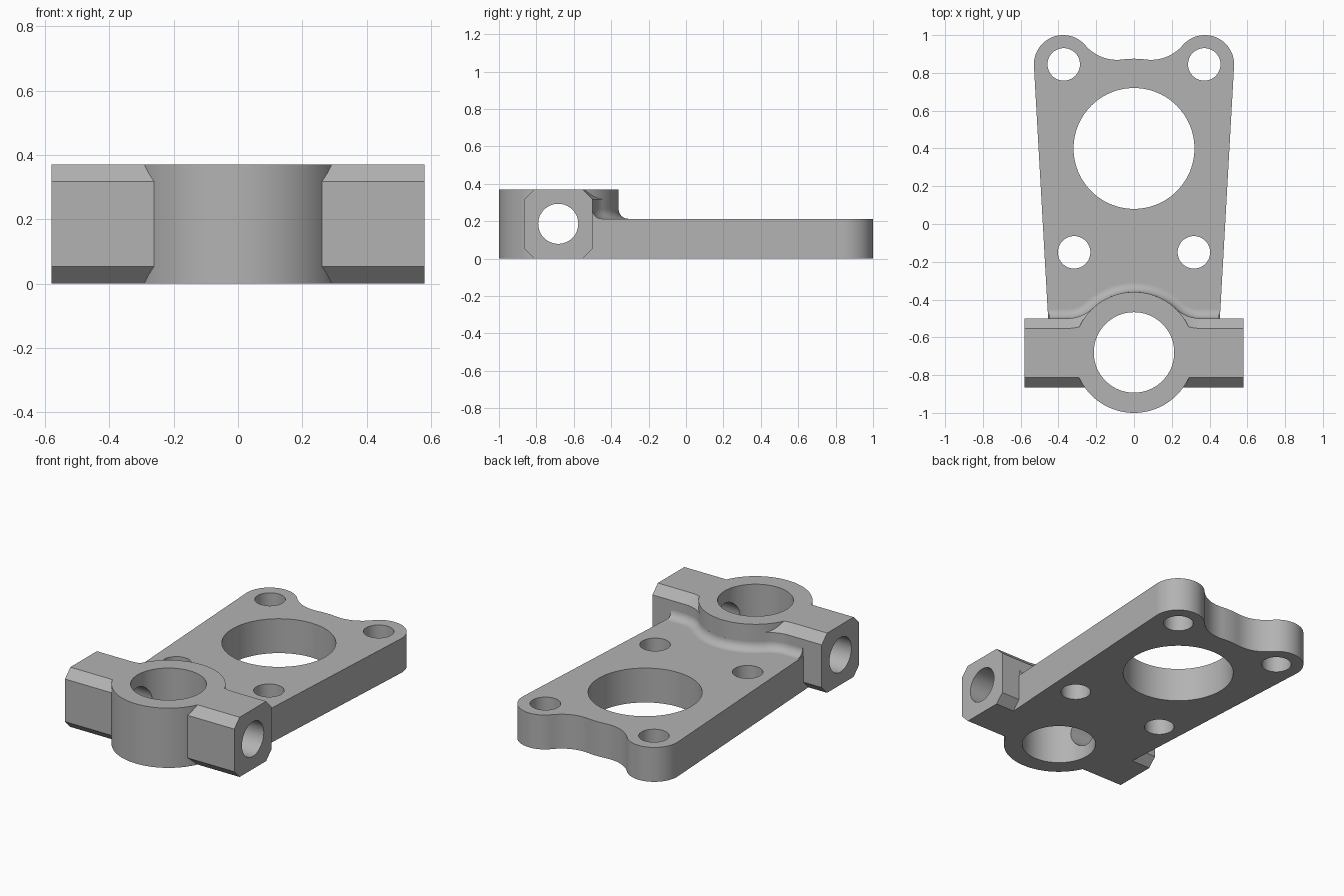
import bpy
import bmesh
from math import atan2, cos, pi, radians, sin, sqrt
from mathutils import Vector

if "Cube" in bpy.data.objects:
    bpy.data.objects.remove(bpy.data.objects["Cube"])

PLATE, TOP, CHAMFER = 0.213, 0.37, 0.053
HUB, HUB_R, BORE_R = Vector((0, -0.68)), 0.32, 0.213
BACK, FRONT = -0.5, -0.865
BLEND, FILLET = 0.2, 0.05

grey = bpy.data.materials.new("Machined Grey")
grey.use_nodes = True
grey.diffuse_color = (0.45, 0.45, 0.45, 1)
grey.node_tree.nodes["Principled BSDF"].inputs["Base Color"].default_value = grey.diffuse_color


def loft(name, rings):
    """Closed solid through a list of matching point rings."""
    bm = bmesh.new()
    rows = [[bm.verts.new(p) for p in ring] for ring in rings]
    for a, b in zip(rows, rows[1:]):
        for i in range(len(a)):
            j = (i + 1) % len(a)
            bm.faces.new((a[i], a[j], b[j], b[i]))
    bm.faces.new(rows[0])
    bm.faces.new(rows[-1])
    bmesh.ops.recalc_face_normals(bm, faces=bm.faces)
    mesh = bpy.data.meshes.new(name)
    bm.to_mesh(mesh)
    bm.free()
    mesh.materials.append(grey)
    ob = bpy.data.objects.new(name, mesh)
    bpy.context.collection.objects.link(ob)
    return ob


def prism(name, outline, z0, z1):
    return loft(name, [[(p[0], p[1], z) for p in outline] for z in (z0, z1)])


def arc(c, r, a0, a1, n):
    return [Vector((c[0] + r * cos(a0 + (a1 - a0) * i / n),
                    c[1] + r * sin(a0 + (a1 - a0) * i / n))) for i in range(n + 1)]


def circle(c, r, n=64):
    return arc(c, r, 0, 2 * pi, n)[:-1]


def mirrored(half):
    """Add the -x copy of a path that ends on the centre line."""
    return half + [Vector((-p.x, p.y)) for p in reversed(half[:-1])]


# Plate outline: tapered sides, round ears, scooped back edge
lobe, ring, lobe_r, ring_r, scoop = Vector((0.375, 0.845)), Vector((0, 0.4)), 0.155, 0.475, 0.22
d = lobe - ring
ra, rb = ring_r + scoop, lobe_r + scoop
t = (ra * ra - rb * rb + d.length_squared) / (2 * d.length)
h = sqrt(ra * ra - t * t)
u = d.normalized()
c = ring + u * t + Vector((-u.y, u.x)) * h
to_lobe, to_ring = lobe - c, ring - c
half = [Vector((0.449, -0.6))]
half += arc(lobe, lobe_r, radians(-3.2), atan2(-to_lobe.y, -to_lobe.x), 24)
half += arc(c, scoop, atan2(to_lobe.y, to_lobe.x), atan2(to_ring.y, to_ring.x), 14)[1:]
half += arc(ring, ring_r, atan2(-to_ring.y, -to_ring.x), pi / 2, 4)[1:]
body = prism("mounting_bracket", mirrored(half), 0, PLATE)

# Chamfered cross bar
bar_section = [(FRONT + CHAMFER, 0), (BACK - CHAMFER, 0), (BACK, CHAMFER),
               (BACK, TOP - CHAMFER), (BACK - CHAMFER, TOP), (FRONT + CHAMFER, TOP),
               (FRONT, TOP - CHAMFER), (FRONT, CHAMFER)]
parts = [loft("cross_bar", [[(x, y, z) for y, z in bar_section] for x in (-0.58, 0.58)])]

# Round hub
parts.append(prism("hub", circle(HUB, HUB_R, 96), 0, TOP))

# Curved webs joining the hub to the back of the bar
dy = BACK + BLEND - HUB.y
web_c = Vector((sqrt((HUB_R + BLEND) ** 2 - dy * dy), BACK + BLEND))
hub_angle = atan2(dy, web_c.x)
for side, label in ((1, "left"), (-1, "right")):
    levels = []
    for z, r in ((0.1, BLEND), (TOP - CHAMFER, BLEND), (TOP, BLEND + CHAMFER)):
        outline = [Vector((web_c.x, -0.62))]
        outline += arc(web_c, r, -pi / 2, hub_angle - pi, 12) + [Vector((0.1, -0.62))]
        levels.append([(side * p.x, p.y, z) for p in outline])
    parts.append(loft(label + "_web", levels))

# Cove fillet where the hub and bar rise from the plate
cove = [(-0.03, 0.15), (-0.03, PLATE + FILLET)]
cove += [(FILLET * (1 - cos(a)), PLATE + FILLET * (1 - sin(a)))
         for a in (i * pi / 16 for i in range(9))]
cove.append((FILLET, 0.15))


def cove_path(offset):
    path = [Vector((0.45, BACK + offset))]
    path += arc(web_c, BLEND - offset, -pi / 2, hub_angle - pi, 12)
    path += arc(HUB, HUB_R + offset, hub_angle, pi / 2, 14)[1:]
    return mirrored(path)


rails = [[(p.x, p.y, z) for p in cove_path(o)] for o, z in cove]
parts.append(loft("cove_fillet", list(zip(*rails))))

# Drills for the vertical holes and the cross bore
drills = [prism("hub_bore", circle(HUB, BORE_R, 80), -0.1, 0.5),
          prism("large_bore", circle(ring, 0.32, 96), -0.1, 0.5)]
for side in (-1, 1):
    for x, y in ((0.372, 0.845), (0.317, -0.15)):
        drills.append(prism("bolt_hole", circle((side * x, y), 0.086, 48), -0.1, 0.5))
drills.append(loft("cross_bore", [[(x, p.x, p.y) for p in circle((-0.683, 0.186), 0.107)]
                                  for x in (-0.7, 0.7)]))

# Join the solids, cut the holes and keep one clean mesh
for tools, operation in ((parts, 'UNION'), (drills, 'DIFFERENCE')):
    for tool in tools:
        tool.hide_render = True
        mod = body.modifiers.new(tool.name, 'BOOLEAN')
        mod.operation, mod.solver, mod.object = operation, 'EXACT', tool
bpy.context.view_layer.update()
solid = bpy.data.meshes.new_from_object(body.evaluated_get(bpy.context.evaluated_depsgraph_get()))
body.modifiers.clear()
body.data = solid
for tool in parts + drills:
    bpy.data.objects.remove(tool)
solid.materials.clear()
solid.materials.append(grey)
solid.polygons.foreach_set("material_index", [0] * len(solid.polygons))

# Smooth curved walls, crisp edges, flat planes
bpy.ops.object.select_all(action='DESELECT')
body.select_set(True)
bpy.context.view_layer.objects.active = body
bpy.ops.object.shade_smooth_by_angle(angle=radians(25))
weighted = body.modifiers.new("Flat planes", 'WEIGHTED_NORMAL')
weighted.keep_sharp = True
